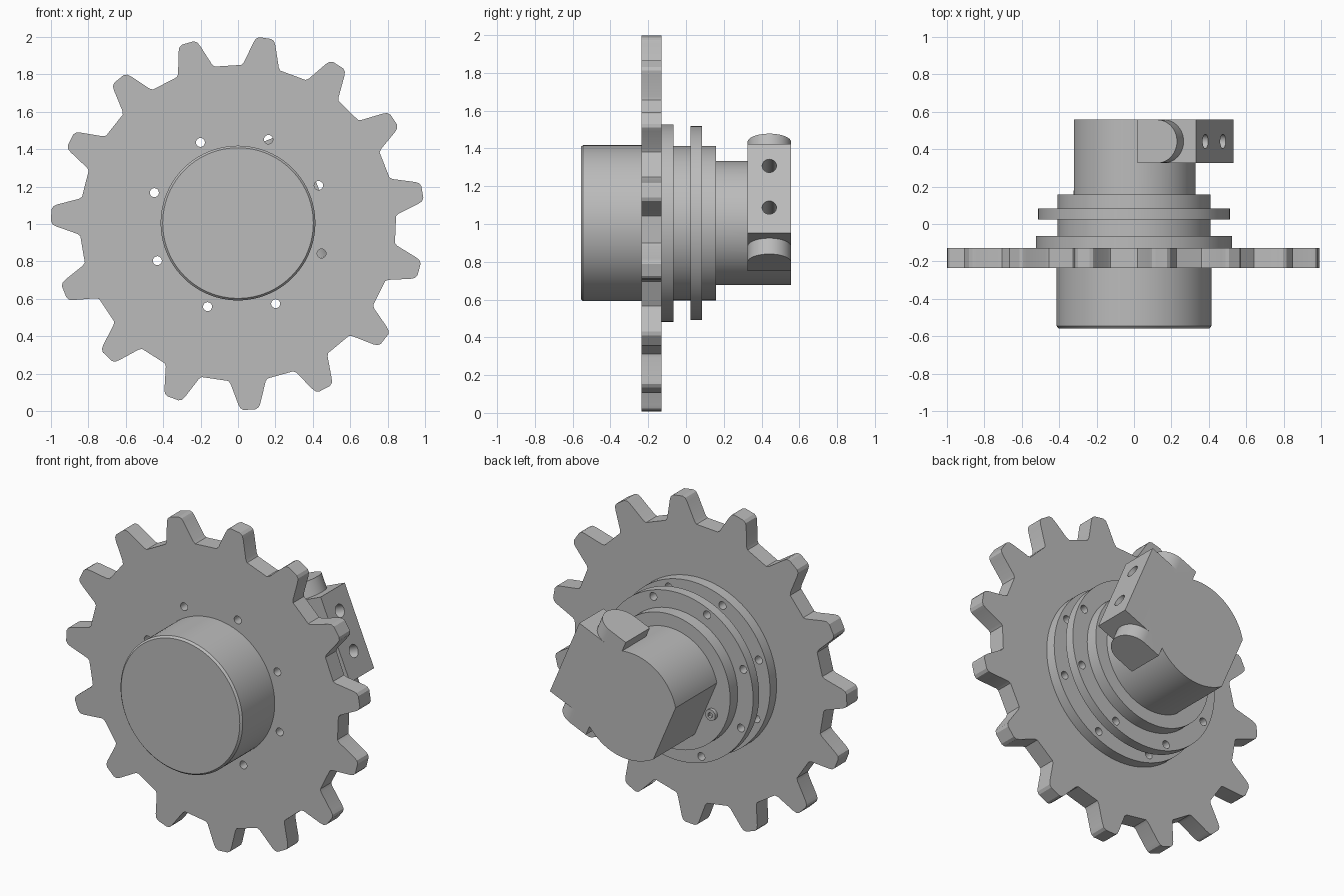
import bpy, bmesh, math
from mathutils import Vector

if "Cube" in bpy.data.objects:
    bpy.data.objects.remove(bpy.data.objects["Cube"], do_unlink=True)

steel = bpy.data.materials.new("plain grey steel")
steel.use_nodes = True
steel.diffuse_color = (0.5, 0.5, 0.5, 1)
steel.node_tree.nodes["Principled BSDF"].inputs["Base Color"].default_value = (0.5, 0.5, 0.5, 1)

CENTRE = Vector((0, 0, 1.005))
X, Y, Z = Vector((1, 0, 0)), Vector((0, 1, 0)), Vector((0, 0, 1))
TILT = math.radians(23)
N = X * math.cos(TILT) + Z * math.sin(TILT)    # clamp direction
T = Z * math.cos(TILT) - X * math.sin(TILT)    # across the clamp
BACK = 0.557


def arc(r, a0, a1, steps, cx=0, cy=0):
    angles = [math.radians(a0 + (a1 - a0) * i / steps) for i in range(steps + 1)]
    return [(cx + r * math.cos(a), cy + r * math.sin(a)) for a in angles]


def circle(r, cx=0, cy=0, steps=96):
    return arc(r, 0, 360, steps, cx, cy)[:-1]


def finish(name, bm):
    bmesh.ops.recalc_face_normals(bm, faces=bm.faces[:])
    mesh = bpy.data.meshes.new(name)
    bm.to_mesh(mesh)
    bm.free()
    mesh.materials.append(steel)
    obj = bpy.data.objects.new(name, mesh)
    bpy.context.collection.objects.link(obj)
    return obj


def prism(name, outlines, u, v, w, lo, hi):
    """Extrude closed outlines in the u-v plane along w."""
    bm = bmesh.new()
    for pts in outlines:
        rings = [[bm.verts.new(CENTRE + u * a + v * b + w * d) for a, b in pts] for d in (lo, hi)]
        for ring in rings:
            bm.faces.new(ring)
        for i in range(len(pts)):
            j = (i + 1) % len(pts)
            bm.faces.new((rings[0][i], rings[0][j], rings[1][j], rings[1][i]))
    return finish(name, bm)


def lathe(name, profile, steps=96):
    """Revolve (radius, y) points about the main axis, closing both ends."""
    bm = bmesh.new()
    rings = [[bm.verts.new(CENTRE + X * a + Z * b + Y * y) for a, b in circle(r, steps=steps)]
             for r, y in profile]
    bm.faces.new(rings[0])
    bm.faces.new(rings[-1])
    for p, q in zip(rings, rings[1:]):
        for i in range(steps):
            j = (i + 1) % steps
            bm.faces.new((p[i], p[j], q[j], q[i]))
    return finish(name, bm)


def boolean(obj, other, op):
    mod = obj.modifiers.new(op.lower(), 'BOOLEAN')
    mod.operation, mod.object, mod.solver = op, other, 'EXACT'
    bpy.context.view_layer.objects.active = obj
    bpy.ops.object.modifier_apply(modifier=mod.name)


def remove(*objs):
    for o in objs:
        bpy.data.objects.remove(o, do_unlink=True)


# Sprocket with fifteen round-cornered teeth
half_tooth = [(0.838, 0.105), (0.853, 0.094), (0.967, 0.059), (0.988, 0.049), (0.998, 0.032)]
tooth = [(r, -w) for r, w in half_tooth] + [(r, w) for r, w in reversed(half_tooth)]
outline = []
for k in range(15):
    a = math.radians(81.6 + 24 * k)
    c, s = math.cos(a), math.sin(a)
    outline += [(r * c - w * s, r * s + w * c) for r, w in tooth]
sprocket = prism("sprocket", [outline], X, Z, Y, -0.235, -0.129)

# Front drum with a chamfered rim
drum = lathe("front_drum", [(0.413, -0.23), (0.413, -0.545), (0.402, -BACK)])

# Flanged hub: bolting flange, collar, second flange, collar
hub = lathe("flanged_hub", [(0.523, -0.129), (0.523, -0.065), (0.409, -0.065), (0.409, 0.025),
                            (0.513, 0.025), (0.513, 0.084), (0.409, 0.084), (0.409, 0.158)])

# Ring of bolt holes through sprocket and both flanges
spots = [(0.475 * math.cos(math.radians(25 + 45 * k)), 0.475 * math.sin(math.radians(25 + 45 * k)))
         for k in range(8)]
drill = prism("bolt_hole_cutter", [circle(0.024, x, z, 20) for x, z in spots], X, Z, Y, -0.4, 0.3)
boolean(sprocket, drill, 'DIFFERENCE')
boolean(hub, drill, 'DIFFERENCE')

# Rear shaft with a flat opposite the clamp
shaft = prism("rear_shaft", [arc(0.328, -144, 144, 84)], N, T, Y, 0.15, BACK)

# Clamp block and its round-ended bolt seats
block = prism("clamp_block", [[(0, -0.255), (0.469, -0.255), (0.469, 0.255), (0, 0.255)]],
              N, T, Y, 0.325, BACK)
mid, rad = (0.325 + BACK) / 2, (BACK - 0.325) / 2
seat = [(0.166, 0.325)] + arc(rad, -90, 90, 24, 0.28, mid) + [(0.166, BACK)]
seats = prism("bolt_seats", [seat], N, Y, T, -0.346, 0.346)
boolean(shaft, block, 'UNION')
boolean(shaft, seats, 'UNION')

# Two clamp screw holes
screws = prism("screw_hole_cutter", [circle(0.038, t, mid, 24) for t in (-0.11, 0.13)],
               T, Y, N, 0.25, 0.6)
boolean(shaft, screws, 'DIFFERENCE')

# Small hollow plug beside the shaft flat
plug = prism("small_plug", [circle(0.034, -0.315, 0, 24)], N, T, Y, 0.15, 0.18)
socket = prism("socket_cutter", [circle(0.017, -0.315, 0, 6)], N, T, Y, 0.163, 0.2)
boolean(plug, socket, 'DIFFERENCE')

remove(drill, block, seats, screws, socket)

# Smooth the curved walls, keep the machined edges sharp
bpy.ops.object.select_all(action='DESELECT')
for o in (sprocket, drum, hub, shaft, plug):
    o.select_set(True)
bpy.context.view_layer.objects.active = sprocket
bpy.ops.object.shade_smooth_by_angle(angle=math.radians(28))
